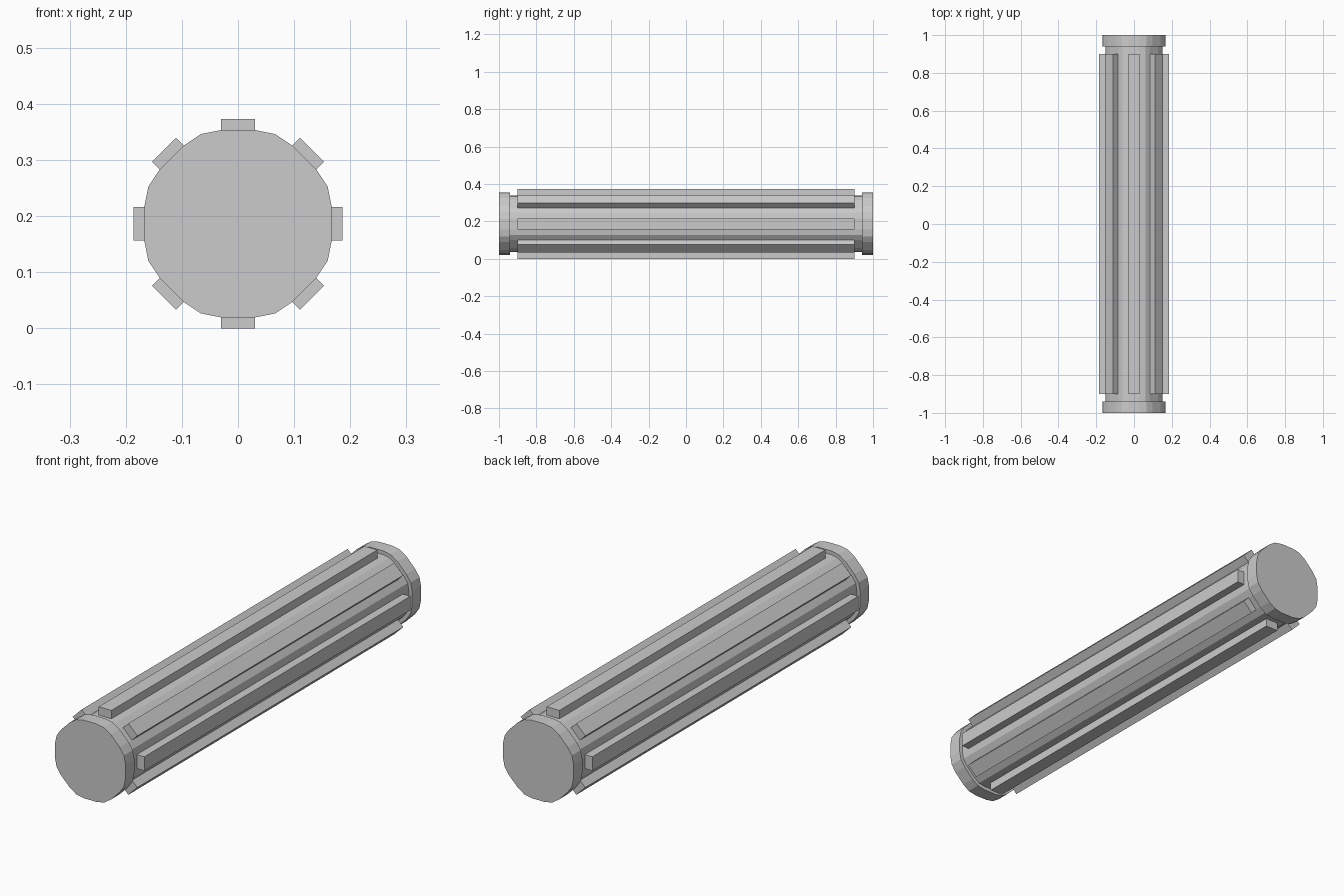
import bpy, bmesh
from math import sin, cos, pi
from mathutils import Matrix, Vector

if "Cube" in bpy.data.objects:
    bpy.data.objects.remove(bpy.data.objects["Cube"])

CZ = 0.1865      # axis height
HALF_W = 0.03    # half width of ribs and of the flats beneath them


def make_object(name, bm):
    bmesh.ops.recalc_face_normals(bm, faces=bm.faces)
    mesh = bpy.data.meshes.new(name)
    bm.to_mesh(mesh)
    bm.free()
    obj = bpy.data.objects.new(name, mesh)
    bpy.context.collection.objects.link(obj)
    return obj


def outline(flat_r, corner_r):
    # eight flats with one extra corner between neighbours
    pts = []
    for i in range(8):
        a = i * pi / 4
        for t in (-HALF_W, HALF_W):
            pts.append((flat_r * cos(a) - t * sin(a), flat_r * sin(a) + t * cos(a)))
        b = a + pi / 8
        pts.append((corner_r * cos(b), corner_r * sin(b)))
    return pts


# Roller core: body and two wider end collars in one stepped skin
bm = bmesh.new()
collar, body = (0.167, 0.173), (0.151, 0.158)
stations = [(-1, collar), (-0.94, collar), (-0.94, body),
            (0.94, body), (0.94, collar), (1, collar)]
rings = [[bm.verts.new((x, y, z + CZ)) for x, z in outline(*radii)]
         for y, radii in stations]
for a, b in zip(rings, rings[1:]):
    for i in range(len(a)):
        j = (i + 1) % len(a)
        bm.faces.new((a[i], a[j], b[j], b[i]))
bm.faces.new(rings[0])
bm.faces.new(rings[-1])
make_object("roller_core", bm)

# Eight lengthwise ribs
R_IN, R_OUT = 0.145, 0.1865
for i in range(8):
    bm = bmesh.new()
    bmesh.ops.create_cube(bm, size=1)
    place = (Matrix.Translation((0, 0, CZ)) @ Matrix.Rotation(i * pi / 4, 4, 'Y')
             @ Matrix.Translation((0, 0, (R_IN + R_OUT) / 2))
             @ Matrix.Diagonal(Vector((2 * HALF_W, 1.8, R_OUT - R_IN, 1))))
    bmesh.ops.transform(bm, matrix=place, verts=bm.verts)
    make_object(f"rib_{i + 1}", bm)
